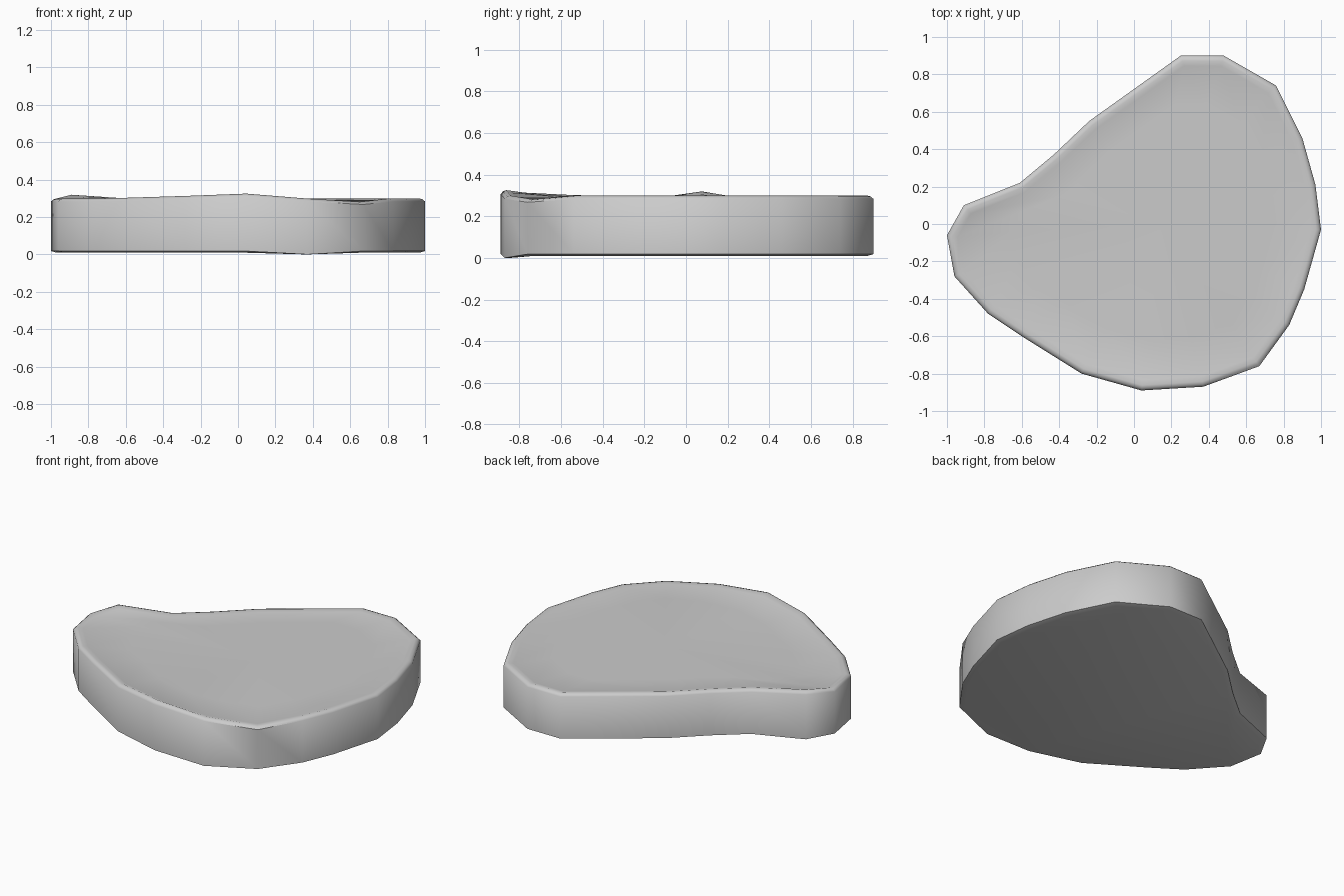
import bpy, bmesh, math
from mathutils import Vector

if "Cube" in bpy.data.objects:
    bpy.data.objects.remove(bpy.data.objects["Cube"])

# Outline of the slab, clockwise from the left tip: x, y, rise of the rim
OUTLINE = [
    (-1.0, -.06, 0), (-.91, .10, .02), (-.61, .22, 0), (-.43, .37, 0),
    (-.24, .55, 0), (.25, .90, 0), (.48, .90, 0), (.76, .74, 0),
    (.90, .46, 0), (.97, .21, 0), (1.0, -.03, 0), (.91, -.35, 0),
    (.83, -.54, 0), (.67, -.76, -.018), (.37, -.87, 0), (.04, -.89, .026),
    (-.28, -.80, .014), (-.60, -.60, .004), (-.78, -.48, 0), (-.96, -.28, 0)]

# Rim profile: inward offset, height, how much of the rim rise applies
PROFILE = [(.03, .009, 0), (.0, .018, 0), (.0, .283, .9),
           (.012, .294, 1), (.028, .299, 1), (.055, .292, .8), (.30, .292, .1)]


def inset(i, d):
    """Outline point i moved inward by d with a mitred corner."""
    a, p, b = (Vector(OUTLINE[(i + k) % len(OUTLINE)][:2]) for k in (-1, 0, 1))
    n1, n2 = ((q - o).normalized() for o, q in ((a, p), (p, b)))
    n1, n2 = Vector((n1.y, -n1.x)), Vector((n2.y, -n2.x))
    return p + (n1 + n2) * d / (1 + n1.dot(n2))


bm = bmesh.new()
rings = []
for d, z, rise in PROFILE:
    ring = []
    for i, (x, y, h) in enumerate(OUTLINE):
        if d > .1:  # inner ring is a shrunken outline
            p = Vector((x, y)).lerp(Vector((.15, 0)), d)
        else:
            p = inset(i, d)
        ring.append(bm.verts.new((p.x, p.y, z + h * rise)))
    rings.append(ring)

# Wall and rolled rim
n = len(OUTLINE)
for lo, hi in zip(rings, rings[1:]):
    for i in range(n):
        j = (i + 1) % n
        bm.faces.new((lo[i], lo[j], hi[j], hi[i]))

# Underside and top surface
bm.faces.new(rings[0])
centre = bm.verts.new((.15, 0, .292))
for i in range(n):
    bm.faces.new((rings[-1][i], rings[-1][(i + 1) % n], centre))
# slight dip of the underside at the front
rings[0][14].co.z = rings[1][14].co.z = 0
bmesh.ops.recalc_face_normals(bm, faces=bm.faces)

mesh = bpy.data.meshes.new("rounded_slab")
bm.to_mesh(mesh)
bm.free()
slab = bpy.data.objects.new("rounded_slab", mesh)
bpy.context.collection.objects.link(slab)
bpy.context.view_layer.objects.active = slab
slab.select_set(True)
bpy.ops.object.shade_smooth_by_angle(angle=math.radians(50))
